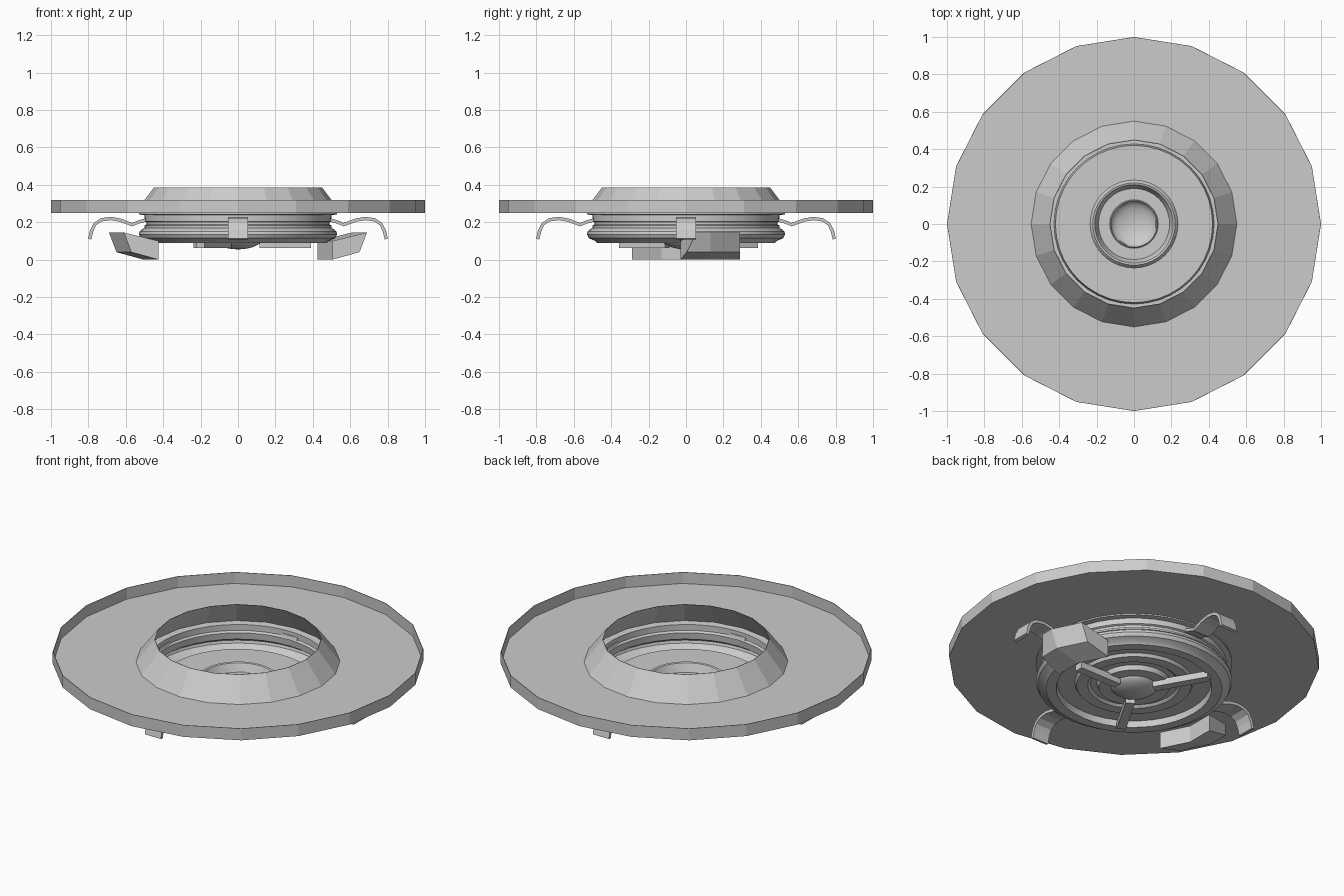
import bpy, bmesh
from math import sin, cos, pi, radians
from mathutils import Matrix

if "Cube" in bpy.data.objects:
    bpy.data.objects.remove(bpy.data.objects["Cube"])


def make_object(name, bm, smooth=False):
    bmesh.ops.recalc_face_normals(bm, faces=bm.faces)
    mesh = bpy.data.meshes.new(name)
    bm.to_mesh(mesh)
    bm.free()
    ob = bpy.data.objects.new(name, mesh)
    bpy.context.collection.objects.link(ob)
    if smooth:
        bpy.context.view_layer.objects.active = ob
        ob.select_set(True)
        bpy.ops.object.shade_smooth_by_angle(angle=radians(30))
        ob.select_set(False)
    return ob


def lathe(name, profile, sides, smooth=False):
    """Revolve a closed (radius, z) profile around z."""
    bm = bmesh.new()
    rings = [[bm.verts.new((r * cos(2 * pi * i / sides), r * sin(2 * pi * i / sides), z))
              for i in range(sides)] for r, z in profile]
    for k, a in enumerate(rings):
        b = rings[(k + 1) % len(rings)]
        for i in range(sides):
            j = (i + 1) % sides
            bm.faces.new((a[i], a[j], b[j], b[i]))
    return make_object(name, bm, smooth)


def loft(name, sections, angle=0):
    """Skin matching closed point loops, cap the ends, turn about z."""
    bm = bmesh.new()
    loops = [[bm.verts.new(p) for p in s] for s in sections]
    n = len(loops[0])
    for a, b in zip(loops, loops[1:]):
        for i in range(n):
            j = (i + 1) % n
            bm.faces.new((a[i], a[j], b[j], b[i]))
    bm.faces.new(loops[0])
    bm.faces.new(loops[-1])
    bmesh.ops.rotate(bm, verts=bm.verts, matrix=Matrix.Rotation(angle, 3, 'Z'))
    return make_object(name, bm)


# Thin 20-sided dish: flat floor, upright outer rim, sloped collar round the opening
lathe("flange", [(0.53, 0.25), (1.0, 0.25), (1.0, 0.32), (0.997, 0.32), (0.997, 0.253),
                 (0.55, 0.253), (0.45, 0.385), (0.447, 0.385)], 20)

# Thin ribbed cup under the flange, with a trench, raised floor and centre well
lathe("cup", [
    (0.53, 0.25), (0.53, 0.242), (0.50, 0.238), (0.50, 0.205),
    (0.49, 0.20), (0.49, 0.188), (0.50, 0.182), (0.50, 0.168), (0.515, 0.162),
    (0.527, 0.15), (0.53, 0.135), (0.52, 0.115), (0.485, 0.10), (0.475, 0.088),
    (0.42, 0.088), (0.415, 0.125), (0.32, 0.125), (0.31, 0.108), (0.25, 0.108),
    (0.235, 0.12), (0.20, 0.12), (0.19, 0.094), (0.125, 0.094), (0.125, 0.10),
    (0.19, 0.10), (0.21, 0.147), (0.22, 0.15), (0.235, 0.132), (0.42, 0.132), (0.428, 0.098),
    (0.465, 0.098), (0.48, 0.11), (0.51, 0.125), (0.515, 0.14), (0.505, 0.152),
    (0.485, 0.16), (0.48, 0.20), (0.49, 0.21), (0.49, 0.245)], 40, True)

# Small round bowl in the bottom of the well
outer = [(0.13 * cos(a), 0.112 - 0.057 * sin(a)) for a in (pi / 2 * k / 8 for k in range(8))]
outer.append((0.002, 0.055))
inner = [(max(r - 0.006, 0.001), z + 0.005) for r, z in reversed(outer)]
lathe("centre_bowl", outer + inner, 32, True)

# Three spokes running out from the bowl
for k, length in enumerate((0.39, 0.43, 0.40)):
    w = 0.025
    loft("spoke_%d" % (k + 1),
         [[(x, -w, 0.062), (x, w, 0.062), (x, w, 0.104 - x * 0.01), (x, -w, 0.104 - x * 0.01)]
          for x in (0.115, length)], k * 2 * pi / 3)

# Four bent spring clips
path = [(0.48, 0.215), (0.53, 0.202), (0.565, 0.187), (0.63, 0.211), (0.68, 0.22),
        (0.73, 0.213), (0.765, 0.19), (0.782, 0.155), (0.793, 0.11)]
for k in range(4):
    sections = []
    for i, (x, z) in enumerate(path):
        x0, z0 = path[max(i - 1, 0)]
        x1, z1 = path[min(i + 1, len(path) - 1)]
        d = ((x1 - x0) ** 2 + (z1 - z0) ** 2) ** 0.5
        nx, nz = -(z1 - z0) / d * 0.009, (x1 - x0) / d * 0.009
        sections.append([(x - nx, -0.053, z - nz), (x - nx, 0.053, z - nz),
                         (x + nx, 0.053, z + nz), (x + nx, -0.053, z + nz)])
    loft("spring_clip_%d" % (k + 1), sections, k * pi / 2)

# Two angled feet, opposite each other
for k in range(2):
    loft("foot_%d" % (k + 1),
         [[(0.505 + dx, y, 0.0), (0.65 + dx, y + 0.4 * s, 0.04),
           (0.69 + dx, y + s, 0.145), (0.505 + dx, y, 0.10)]
          for y, dx, s in ((-0.03, 0.0, 0.085), (0.13, 0.0, 0.0), (0.29, -0.08, 0.0))], k * pi)
